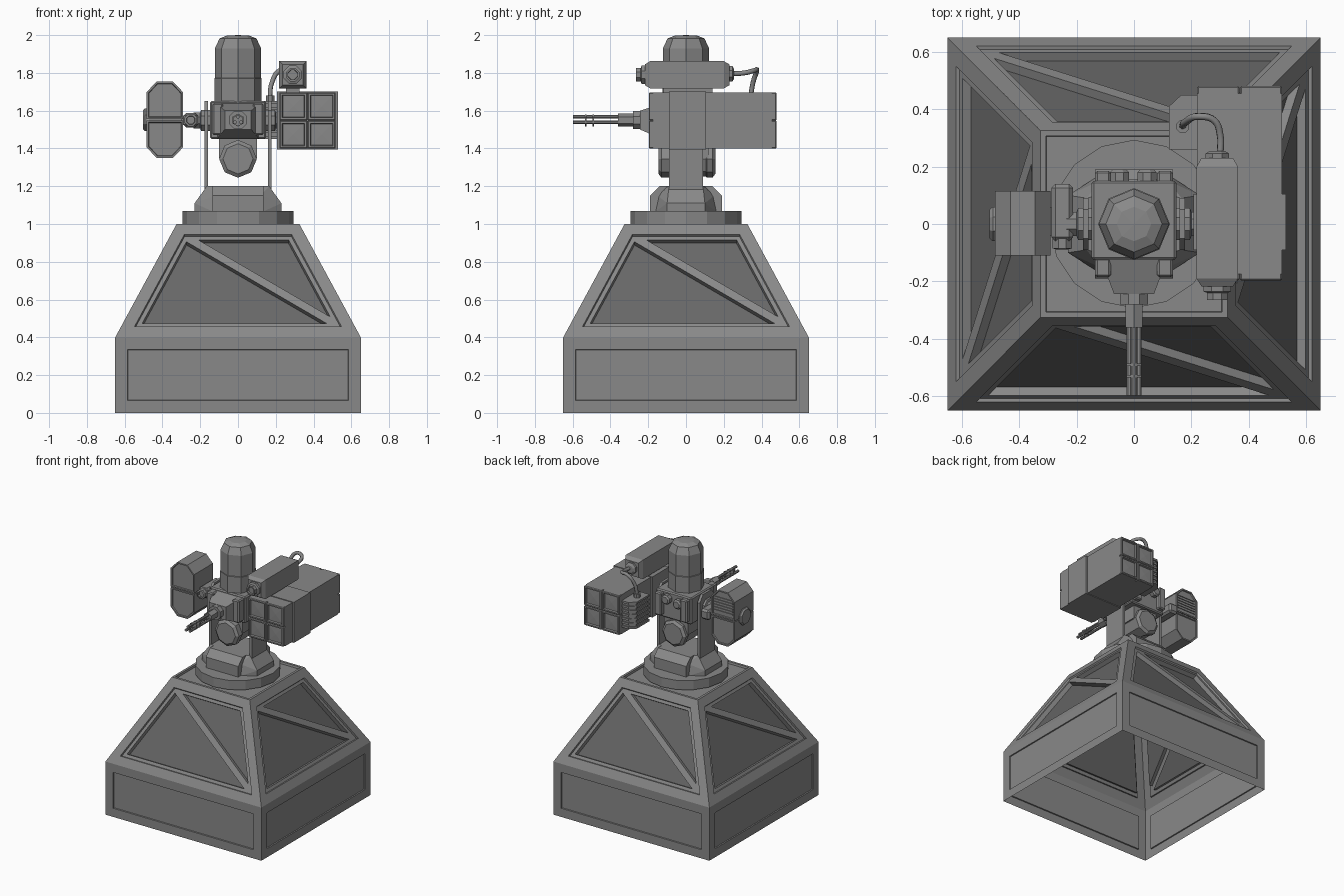
import bpy, bmesh, math
from mathutils import Vector

if "Cube" in bpy.data.objects:
    bpy.data.objects.remove(bpy.data.objects["Cube"])

def material(name, g):
    m = bpy.data.materials.new(name)
    m.diffuse_color = (g, g, g, 1)
    m.use_nodes = True
    m.node_tree.nodes["Principled BSDF"].inputs["Base Color"].default_value = m.diffuse_color
    return m

BODY, PANEL = material("mid_grey", .25), material("dark_grey", .135)

def finish(bm, name, recalc=True):
    if recalc:
        bmesh.ops.recalc_face_normals(bm, faces=bm.faces)
    me = bpy.data.meshes.new(name)
    bm.to_mesh(me)
    bm.free()
    me.materials.append(BODY)
    ob = bpy.data.objects.new(name, me)
    bpy.context.collection.objects.link(ob)
    return ob

def hull_bm(pts):
    bm = bmesh.new()
    for p in pts:
        bm.verts.new(p)
    bmesh.ops.convex_hull(bm, input=bm.verts)
    bmesh.ops.dissolve_limit(bm, angle_limit=0.01, verts=bm.verts, edges=bm.edges)
    bmesh.ops.recalc_face_normals(bm, faces=bm.faces)
    return bm

def hull(name, pts):
    return finish(hull_bm(pts), name)

def box_bm(lo, hi, bevel=0):
    bm = bmesh.new()
    bmesh.ops.create_cube(bm, size=1)
    for v in bm.verts:
        v.co = [(a + b) / 2 + c * (b - a) for a, b, c in zip(lo, hi, v.co)]
    if bevel:
        bmesh.ops.bevel(bm, geom=bm.edges[:], offset=bevel, segments=1, affect='EDGES')
    return bm

def box(name, lo, hi, bevel=0):
    return finish(box_bm(lo, hi, bevel), name)

def lathe(name, axis, c, prof, n=8, phase=0.5):
    """prof: (radius, offset along axis) pairs; phase in steps."""
    bm = bmesh.new()
    rings = []
    for r, t in prof:
        ring = []
        for i in range(n):
            a = (i + phase) * math.tau / n
            u, w = r * math.cos(a), r * math.sin(a)
            p = {'x': (t, u, w), 'y': (u, t, w), 'z': (u, w, t)}[axis]
            ring.append(bm.verts.new(Vector(c) + Vector(p)))
        rings.append(ring)
    for r0, r1 in zip(rings, rings[1:]):
        for i in range(n):
            j = (i + 1) % n
            bm.faces.new((r0[i], r0[j], r1[j], r1[i]))
    bm.faces.new(rings[0])
    bm.faces.new(rings[-1])
    return finish(bm, name)

def inset(bm, faces, th, d=0.0):
    bmesh.ops.inset_individual(bm, faces=faces, thickness=th, depth=d, use_even_offset=True)

# Base: open-bottomed shell with recessed dark panels and diagonal struts
bm = bmesh.new()
R = [[bm.verts.new((x * h, y * h, z)) for x, y in ((-1, -1), (1, -1), (1, 1), (-1, 1))]
     for h, z in ((.65, 0), (.65, .4), (.325, 1))]
walls, slopes = [], []
for k, out in ((0, walls), (1, slopes)):
    for i in range(4):
        j = (i + 1) % 4
        out.append(bm.faces.new((R[k][i], R[k][j], R[k + 1][j], R[k + 1][i])))
top = bm.faces.new(R[2])
bm.normal_update()
inset(bm, walls, .065)
inset(bm, walls, .002, -.008)
inset(bm, [top], .018)
inset(bm, [top], .003, -.015)
inset(bm, slopes, .064)
inset(bm, slopes, .004, -.012)
tris = []
for f in slopes:
    n = f.normal.copy()
    right = Vector((0, 0, 1)).cross(n)
    vs = sorted(f.verts, key=lambda v: v.co.z)
    a = max(vs[:2], key=lambda v: v.co.dot(right))
    b = min(vs[2:], key=lambda v: v.co.dot(right))
    e = bmesh.ops.connect_verts(bm, verts=[a, b])['edges'][0]
    tris += list(e.link_faces)
bm.normal_update()
inset(bm, tris, .022)
inset(bm, tris, .002, -.032)
for f in tris:
    f.material_index = 1
finish(bm, "base_shell", recalc=False).data.materials.append(PANEL)

# Turntable and yoke
lathe("turntable", 'z', (0, 0, 0), [(.293, 1.0), (.293, 1.07)], 16, 0)
hull("yoke_foot", [(x, s * y, z) for x in (-.135, .135) for s in (-1, 1)
                   for y, z in ((.19, 1.06), (.19, 1.15), (.14, 1.2))])
for s, side in ((-1, "left"), (1, "right")):
    hull("yoke_flange_" + side, [(s * x, t * y, z) for t in (-1, 1) for x, y, z in (
        (.12, .17, 1.06), (.12, .15, 1.15), (.12, .1, 1.2), (.165, .09, 1.2),
        (.23, .1, 1.06), (.23, .1, 1.11))])
    hull("yoke_arm_" + side, [(s * x, y, z) for x in (.158, .178) for y, z in (
        (-.09, 1.1), (.09, 1.1), (.09, 1.6), (.05, 1.65), (-.05, 1.65), (-.09, 1.6))])
    lathe("pivot_hub_" + side, 'x', (0, 0, 1.548),
          [(.06, s * .13), (.06, s * .195), (.045, s * .2), (.045, s * .235)])

# Central body with corner posts
box("body", (-.148, -.125, 1.45), (.148, .15, 1.65), .008)
for s in (-1, 1):
    for y0, y1 in ((-.185, -.1), (.1, .185)):
        box("body_corner_post", (min(s * .08, s * .135), y0, 1.47),
            (max(s * .08, s * .135), y1, 1.64), .008)
for x, z in ((-.05, 1.59), (.045, 1.6)):
    lathe("rear_knob", 'y', (x, 0, z), [(.036, .14), (.036, .18), (.025, .19)])

# Sensor dome
lathe("dome", 'z', (0, 0, 0), [(.125, 1.64), (.125, 1.77), (.122, 1.773), (.122, 1.93),
                               (.098, 1.982), (.06, 1.997), (.002, 2.0)], 8, 0)

# Lower drum
hull("drum_mount", [(x, y, z) for x in (-.1, .1) for y in (-.09, .12) for z in (1.35, 1.46)])
lathe("lower_drum", 'y', (0, 0, 1.345), [(.08, -.145), (.1, -.13), (.1, -.09), (.094, -.085),
      (.094, .105), (.1, .11), (.1, .14), (.08, .155)], 8, 0)

# Front gun
hull("gun_mount", [(sx * x, y, z) for sx in (-1, 1) for x, y, z in (
    (.11, -.12, 1.45), (.11, -.12, 1.64), (.105, -.15, 1.46), (.105, -.15, 1.63),
    (.07, -.243, 1.5), (.07, -.243, 1.6))])
lathe("gun_collar", 'y', (0, 0, 1.55), [(.052, -.24), (.052, -.28)])
lathe("gun_shroud", 'y', (0, 0, 1.55), [(.034, -.28), (.034, -.36)], 6)
for i in range(3):
    a = math.tau * (i / 3 + .25)
    lathe("barrel", 'y', (.019 * math.cos(a), 0, 1.548 + .019 * math.sin(a)),
          [(.0105, -.35), (.0105, -.597)], 8)
for y in (-.49, -.53):
    lathe("barrel_clamp", 'y', (0, y, 1.548), [(.031, -.004), (.031, .004)], 6)

# Launcher box with 2x2 capped cells at both ends
CX, CZ = .368, 1.548
box("launcher_body", (CX - .148, -.175, CZ - .148), (CX + .148, .455, CZ + .148))
box("launcher_band", (CX - .161, -.09, CZ - .153), (CX + .161, .105, CZ + .153))
for y0, y1, d in ((-.197, -.165, -1), (.445, .48, 1)):
    for sx in (-1, 1):
        for sz in (-1, 1):
            x, z = CX + sx * .0745, CZ + sz * .0745
            bm = box_bm((x - .0735, y0, z - .0735), (x + .0735, y1, z + .0735), .005)
            bm.normal_update()
            f = max(bm.faces, key=lambda q: q.normal.y * d * q.calc_area())
            inset(bm, [f], .009)
            inset(bm, [f], .003, -.014)
            bmesh.ops.poke(bm, faces=[f], offset=.002)
            finish(bm, "launcher_cell")

# Sight on top of the launcher
box("sight_riser", (.255, -.12, 1.68), (.325, .14, 1.74))
hull("sight_body", [(.29 + x, y, 1.79 + z) for h, ys in ((.072, (-.19, .2)), (.055, (-.217, .23)))
                    for x in (-h, h) for z in (-h, h) for y in ys])
lathe("sight_lens", 'y', (.29, 0, 1.79), [(.052, -.21), (.052, -.235), (.038, -.24),
                                          (.038, -.265), (.028, -.265), (.026, -.25)])
lathe("sight_connector", 'y', (.29, 0, 1.795), [(.045, .22), (.045, .245), (.028, .255)])

# Ribbed power unit behind the launcher, with cable to the sight
for i in range(13):
    g = .008 * (i % 2)
    z0 = 1.45 + i * .0155
    hull("power_unit_rib", [(x, y, z) for z in (z0, z0 + .0155) for x, y in (
        (.225, .26 + g), (.225, .45 - g), (.165, .45 - g), (.122 + g, .41),
        (.122 + g, .26 + g))])
lathe("cable_socket", 'z', (.17, .34, 0), [(.024, 1.64), (.024, 1.68)])
cu = bpy.data.curves.new("cable", 'CURVE')
cu.dimensions = '3D'
cu.bevel_depth = .013
cu.bevel_resolution = 1
cu.resolution_u = 5
cu.use_fill_caps = True
cu.materials.append(BODY)
path = [(.168, .34, 1.66), (.18, .355, 1.75), (.225, .375, 1.815), (.28, .36, 1.812),
        (.3, .31, 1.8), (.3, .24, 1.795)]
sp = cu.splines.new('BEZIER')
sp.bezier_points.add(len(path) - 1)
for bp, p in zip(sp.bezier_points, path):
    bp.co = p
    bp.handle_left_type = bp.handle_right_type = 'AUTO'
bpy.context.collection.objects.link(bpy.data.objects.new("cable", cu))

# Left pod: two chamfered halves with recessed faces
PZ = 1.552
for s, part in ((1, "upper"), (-1, "lower")):
    prof = [(-.485, .003), (-.485, .145), (-.43, .203), (-.345, .203), (-.29, .145), (-.29, .003)]
    bm = hull_bm([(x, y, PZ + s * z) for x, z in prof for y in (-.11, .115)])
    ends = [f for f in bm.faces if abs(f.normal.y) > .9]
    inset(bm, ends, .01)
    inset(bm, ends, .003, -.008)
    finish(bm, "pod_" + part)
box("pod_core", (-.475, -.1, 1.53), (-.3, .105, 1.574))
for i in range(6):
    box("pod_vent", (-.465, .1, 1.59 + i * .02), (-.31, .113, 1.6 + i * .02))
lathe("pod_outer_hub", 'x', (0, 0, PZ), [(.065, -.48), (.065, -.492), (.055, -.503)])

# Bracket and small lens between pod and yoke
box("pod_bracket", (-.288, -.06, 1.512), (-.213, .14, 1.588), .014)
lathe("bracket_lens", 'y', (-.25, 0, 1.55), [(.036, -.05), (.036, -.085), (.024, -.088), (.022, -.075)])
box("pod_link", (-.3, -.04, 1.525), (-.27, .06, 1.575))
